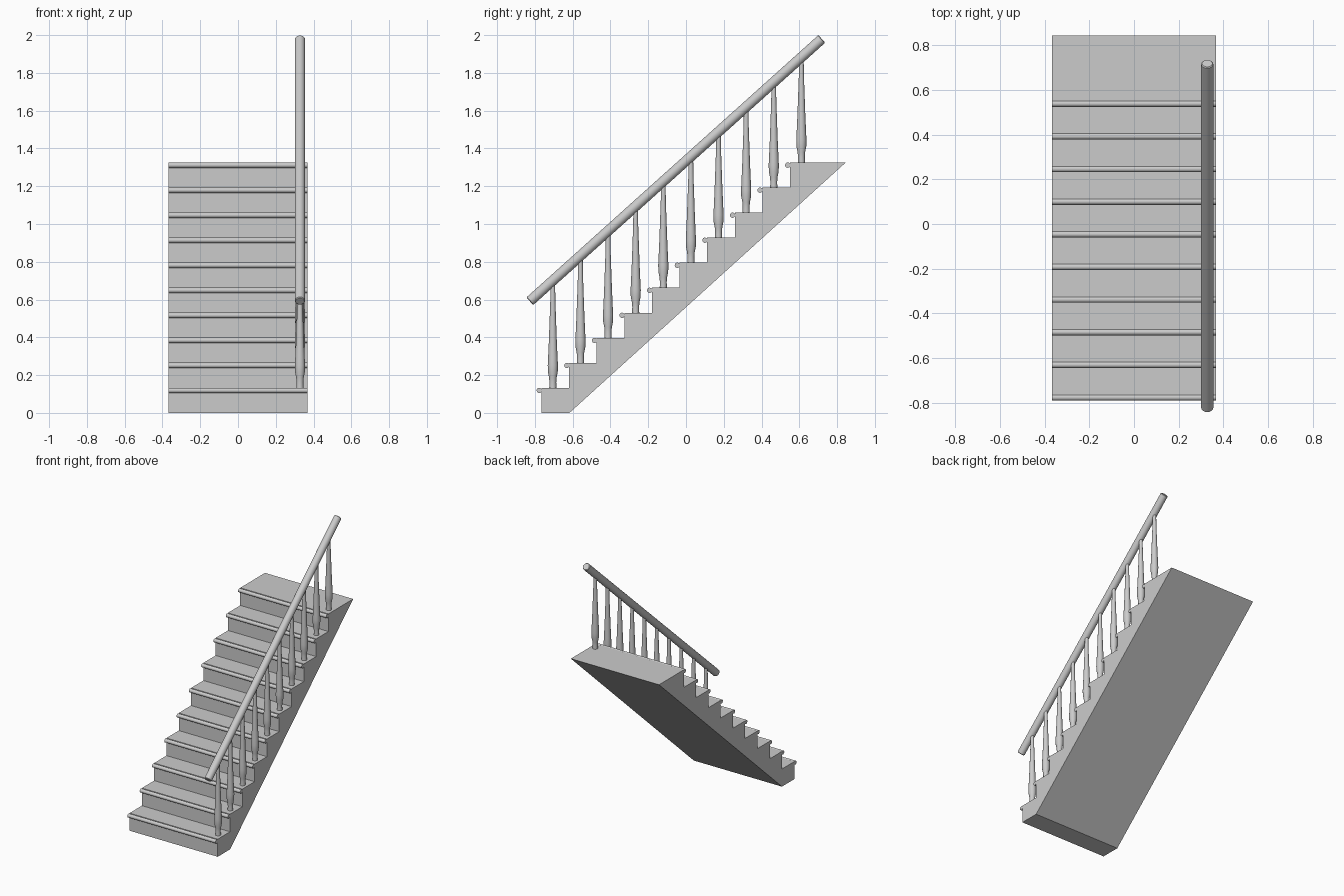
import bpy, bmesh, math
from mathutils import Vector

if "Cube" in bpy.data.objects:
    bpy.data.objects.remove(bpy.data.objects["Cube"])

N, RISE, RUN = 10, 0.1325, 0.1462
Y0, HALF_W = -0.765, 0.367
RAIL_X = 0.328


def make_object(name, bm, smooth=False):
    bmesh.ops.recalc_face_normals(bm, faces=bm.faces)
    mesh = bpy.data.meshes.new(name)
    bm.to_mesh(mesh)
    bm.free()
    ob = bpy.data.objects.new(name, mesh)
    bpy.context.collection.objects.link(ob)
    if smooth:
        bpy.ops.object.select_all(action='DESELECT')
        ob.select_set(True)
        bpy.context.view_layer.objects.active = ob
        bpy.ops.object.shade_smooth_by_angle(angle=math.radians(40))
    return ob


def lathe(name, start, axis, profile, sides=16):
    """Sweep a (distance, radius) profile round an axis, with capped ends."""
    bm = bmesh.new()
    rot = Vector((0, 0, 1)).rotation_difference(Vector(axis).normalized())
    rings = []
    for d, r in profile:
        angles = [2 * math.pi * k / sides for k in range(sides)]
        rings.append([bm.verts.new(Vector(start) + rot @ Vector(
            (r * math.cos(a), r * math.sin(a), d))) for a in angles])
    for a, b in zip(rings, rings[1:]):
        for k in range(sides):
            j = (k + 1) % sides
            bm.faces.new((a[k], a[j], b[j], b[k]))
    bm.faces.new(rings[0])
    bm.faces.new(rings[-1])
    return make_object(name, bm, True)


# Solid stepped flight with a sloping underside
outline = []
for i in range(N):
    y = Y0 + i * RUN
    outline += [(y, i * RISE), (y, (i + 1) * RISE)]
outline += [(0.845, N * RISE), (-0.617, 0)]
bm = bmesh.new()
side = bm.faces.new([bm.verts.new((-HALF_W, y, z)) for y, z in outline])
ext = bmesh.ops.extrude_face_region(bm, geom=[side])
moved = [v for v in ext['geom'] if isinstance(v, bmesh.types.BMVert)]
bmesh.ops.translate(bm, verts=moved, vec=(2 * HALF_W, 0, 0))
make_object("stair_flight", bm)

# Rounded nosings and turned balusters, one per step
baluster = [(0, 0.019), (0.03, 0.018), (0.055, 0.020), (0.085, 0.026),
            (0.12, 0.027), (0.16, 0.025), (0.25, 0.021), (0.36, 0.017),
            (0.46, 0.0135), (0.555, 0.012)]
for i in range(N):
    y, z = Y0 + i * RUN, (i + 1) * RISE
    lathe(f"nosing_{i + 1}", (-HALF_W, y - 0.012, z - 0.0135), (1, 0, 0),
          [(0, 0.014), (2 * HALF_W, 0.014)])
    lathe(f"baluster_{i + 1}", (RAIL_X, y + 0.06, z), (0, 0, 1), baluster)

# Round handrail with softened ends
low, high = Vector((RAIL_X, -0.827, 0.591)), Vector((RAIL_X, 0.719, 1.980))
length = (high - low).length
lathe("handrail", low, high - low,
      [(0, 0.023), (0.004, 0.027), (length - 0.004, 0.027), (length, 0.023)], 24)
